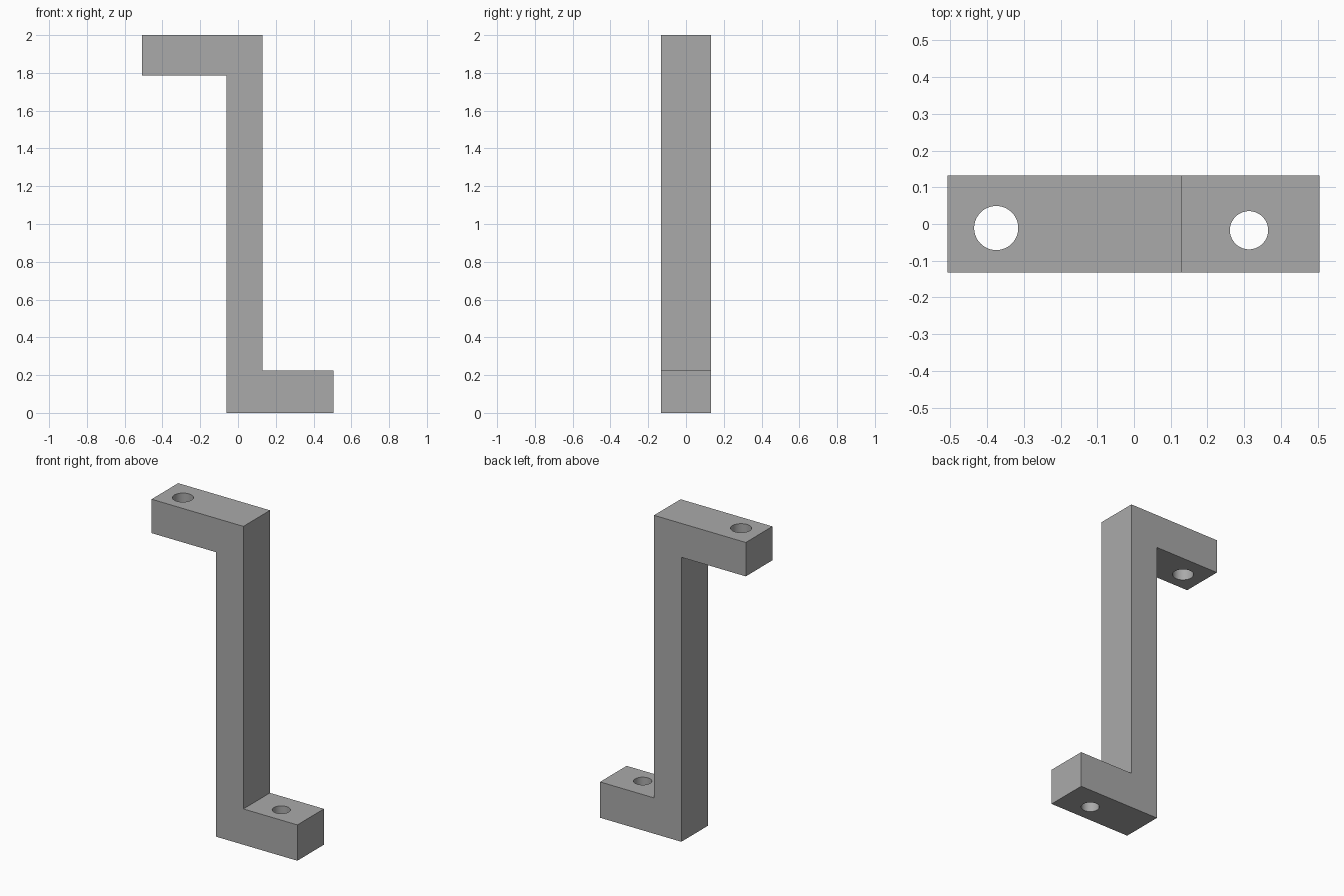
import bpy
import bmesh

cube = bpy.data.objects.get("Cube")
if cube:
    bpy.data.objects.remove(cube, do_unlink=True)

# Plain grey material
grey = bpy.data.materials.new("plain grey")
grey.use_nodes = True
colour = (0.4, 0.4, 0.4, 1)
grey.diffuse_color = colour
grey.node_tree.nodes["Principled BSDF"].inputs["Base Color"].default_value = colour

# Z-shaped bracket: side profile extruded through its depth
profile = [(-0.06, 0), (0.505, 0), (0.505, 0.225), (0.13, 0.225), (0.13, 2),
           (-0.508, 2), (-0.508, 1.787), (-0.06, 1.787)]
depth = 0.264
bm = bmesh.new()
face = bm.faces.new([bm.verts.new((x, -depth / 2, z)) for x, z in profile])
extruded = bmesh.ops.extrude_face_region(bm, geom=[face])["geom"]
bmesh.ops.translate(bm, vec=(0, depth, 0),
                    verts=[v for v in extruded if isinstance(v, bmesh.types.BMVert)])
bmesh.ops.recalc_face_normals(bm, faces=bm.faces)
mesh = bpy.data.meshes.new("bracket")
bm.to_mesh(mesh)
bm.free()
mesh.materials.append(grey)
bracket = bpy.data.objects.new("bracket", mesh)
bpy.context.collection.objects.link(bracket)


# Screw holes through both end tabs
def drill(name, x, y, z, radius):
    bpy.ops.mesh.primitive_cylinder_add(vertices=64, radius=radius, depth=0.5,
                                        location=(x, y, z))
    cutter = bpy.context.object
    cutter.name = name
    cutter.data.materials.append(grey)
    cutter.hide_render = True
    cutter.hide_set(True)
    hole = bracket.modifiers.new(name, "BOOLEAN")
    hole.operation = "DIFFERENCE"
    hole.solver = "EXACT"
    hole.object = cutter


drill("upper_hole_cutter", -0.375, -0.011, 1.9, 0.06)
drill("lower_hole_cutter", 0.313, -0.017, 0.11, 0.052)

# Apply the cuts, then smooth only the hole walls
bpy.ops.object.select_all(action="DESELECT")
bracket.select_set(True)
bpy.context.view_layer.objects.active = bracket
for name in [m.name for m in bracket.modifiers]:
    bpy.ops.object.modifier_apply(modifier=name)
bpy.ops.object.shade_smooth_by_angle()
